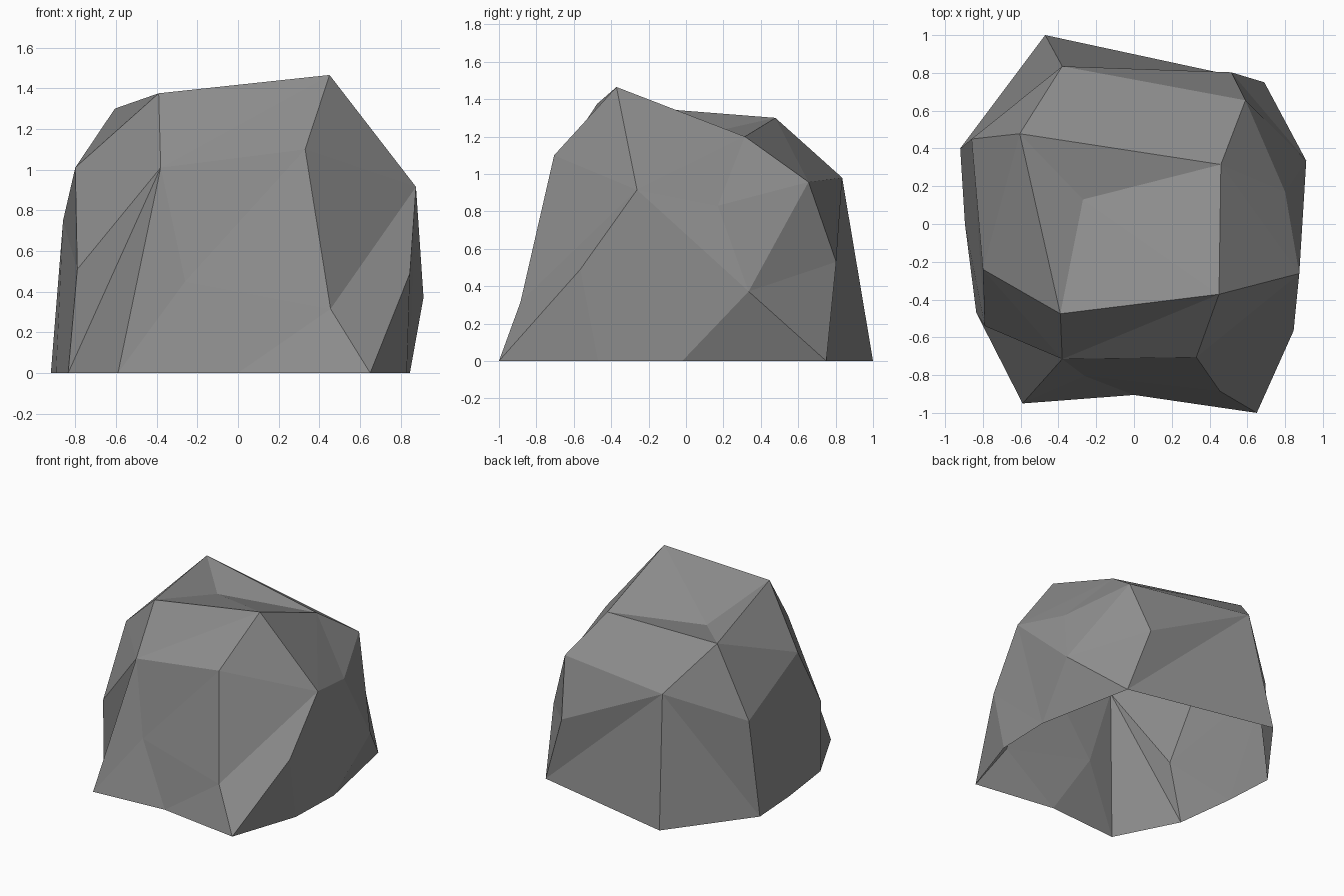
import bpy

if "Cube" in bpy.data.objects:
    bpy.data.objects.remove(bpy.data.objects["Cube"])

# Rock built as rings of corner points (counter-clockwise from front left), open underneath
base = [(-.59, -.95, 0), (0, -.905, 0), (.65, -1, 0), (.83, -.47, 0), (.845, -.02, 0),
        (.69, .75, 0), (-.47, 1, 0), (-.92, .40, 0), (-.895, 0, 0), (-.835, -.47, 0)]
middle = [(-.38, -.715, 1.01), (-.26, -.805, .45), (.455, -.885, .315), (.845, -.565, .49),
          (.875, -.262, .915), (.912, .335, .372), (.515, .803, .53), (-.38, .835, .98),
          (-.86, .45, .75), (-.79, -.54, .51)]
upper = [(.33, -.705, 1.10), (.45, -.372, 1.465), (.46, .315, 1.20), (.80, .17, .83),
         (.59, .655, .957), (-.605, .478, 1.30), (-.80, -.24, 1.01), (-.39, -.475, 1.375)]
crown = [(-.27, .13, 1.222)]

verts = base + middle + upper + crown
B = list(range(10))
M = list(range(10, 20))
U = list(range(20, 28))
TOP = 28
faces = []


def strip(low, high, steps):
    """Triangle strip between two loops: L steps along the low one, H along the high one."""
    i = j = 0
    for s in steps:
        a, b = low[i % len(low)], high[j % len(high)]
        if s == "L":
            i += 1
            faces.append((a, low[i % len(low)], b))
        else:
            j += 1
            faces.append((a, high[j % len(high)], b))


# lower flanks
strip(B, M, "HLHLHLLHHLHHLLHLHLHL")
# shoulders (the upper loop touches the peak twice, the lower skips one corner)
strip(M[:3] + M[4:], U + [U[1]], "LLLHHHLHLLHLHLLHHH")
# corner facets
faces += [(M[2], M[3], M[4]), (U[2], U[3], U[4]), (U[2], U[4], U[5]), (U[5], U[6], U[7])]
# crown facets around the top dip
rim = [U[1], U[2], U[5], U[7]]
faces += [(rim[k], rim[(k + 1) % 4], TOP) for k in range(4)]

mesh = bpy.data.meshes.new("rock")
mesh.from_pydata(verts, [], faces)
mesh.update()

grey = bpy.data.materials.new("stone grey")
grey.diffuse_color = (0.27, 0.27, 0.27, 1)
grey.use_nodes = True
grey.node_tree.nodes["Principled BSDF"].inputs["Base Color"].default_value = grey.diffuse_color
mesh.materials.append(grey)

rock = bpy.data.objects.new("rock", mesh)
bpy.context.collection.objects.link(rock)
